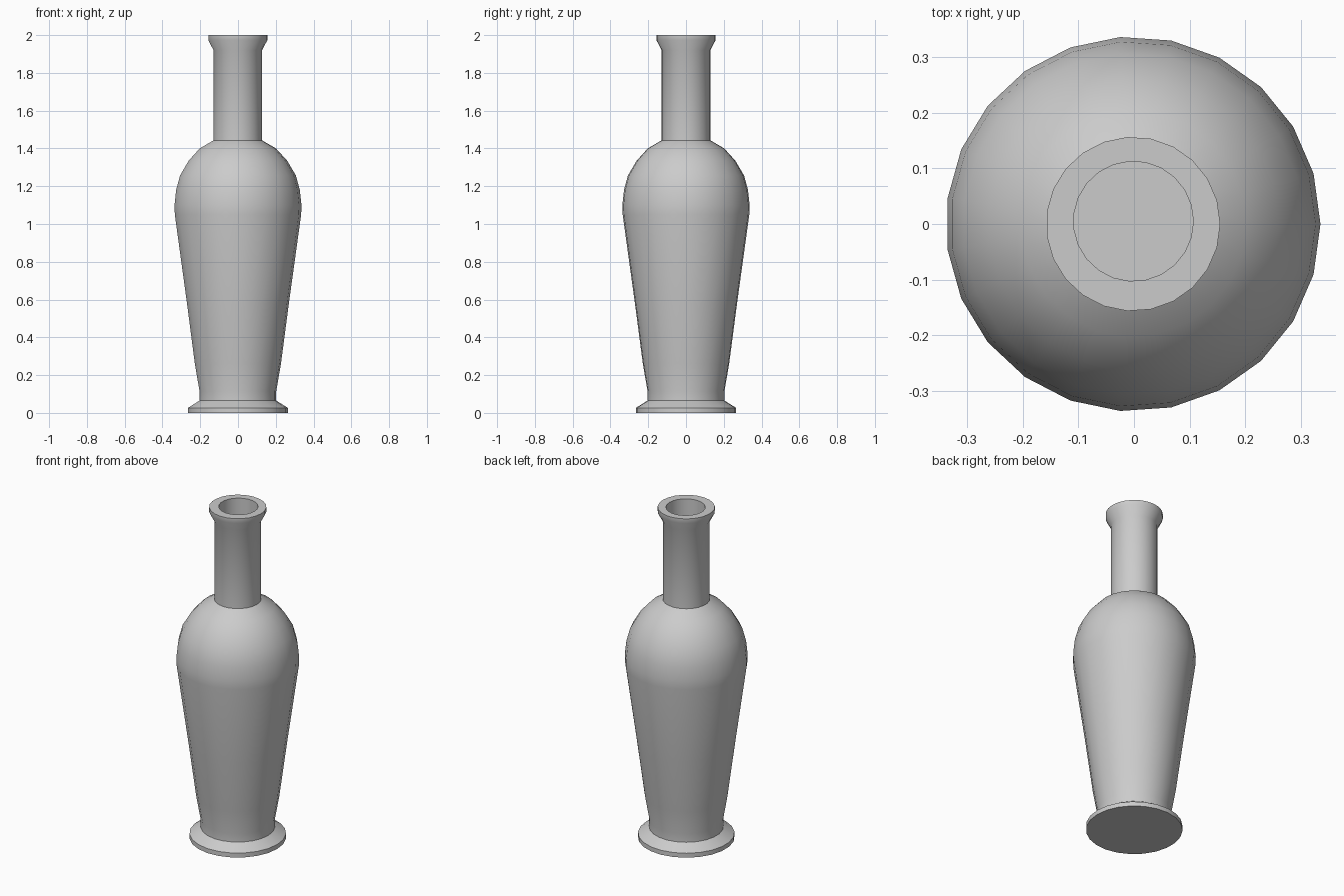
import bpy, bmesh, math

if "Cube" in bpy.data.objects:
    bpy.data.objects.remove(bpy.data.objects["Cube"])

SIDES = 23
CX = -0.0016  # an odd side count shifts the bounding box slightly


def lathe(name, rings):
    """Skin a stack of (radius, z, x, y) rings and cap both ends."""
    bm = bmesh.new()
    loops = []
    for r, z, x, y in rings:
        loops.append([bm.verts.new((x + r * math.cos(2 * math.pi * i / SIDES),
                                    y + r * math.sin(2 * math.pi * i / SIDES), z))
                      for i in range(SIDES)])
    for a, b in zip(loops, loops[1:]):
        for i in range(SIDES):
            j = (i + 1) % SIDES
            bm.faces.new((a[i], a[j], b[j], b[i]))
    bm.faces.new(loops[0][::-1])
    bm.faces.new(loops[-1])
    mesh = bpy.data.meshes.new(name)
    bm.to_mesh(mesh)
    bm.free()
    obj = bpy.data.objects.new(name, mesh)
    bpy.context.collection.objects.link(obj)
    bpy.ops.object.select_all(action='DESELECT')
    obj.select_set(True)
    bpy.context.view_layer.objects.active = obj
    bpy.ops.object.shade_smooth_by_angle(angle=math.radians(30))
    return obj


# Outer profile: foot, tapered body, shoulder, neck and flared lip
outer = [(0.265, 0), (0.265, 0.027), (0.204, 0.065), (0.204, 0.115),
         (0.229, 0.26), (0.271, 0.58), (0.336, 1.05), (0.3376, 1.10),
         (0.329, 1.18), (0.308, 1.257), (0.262, 1.335), (0.203, 1.40),
         (0.129, 1.443), (0.129, 1.92), (0.157, 1.973), (0.157, 2.0)]
# Bore down the neck, very slightly off centre
bore = [(0.108, 2.0), (0.108, 1.2)]

lathe("vase", [(r, z, CX, 0) for r, z in outer] +
              [(r, z, -0.001, 0.005) for r, z in bore])
